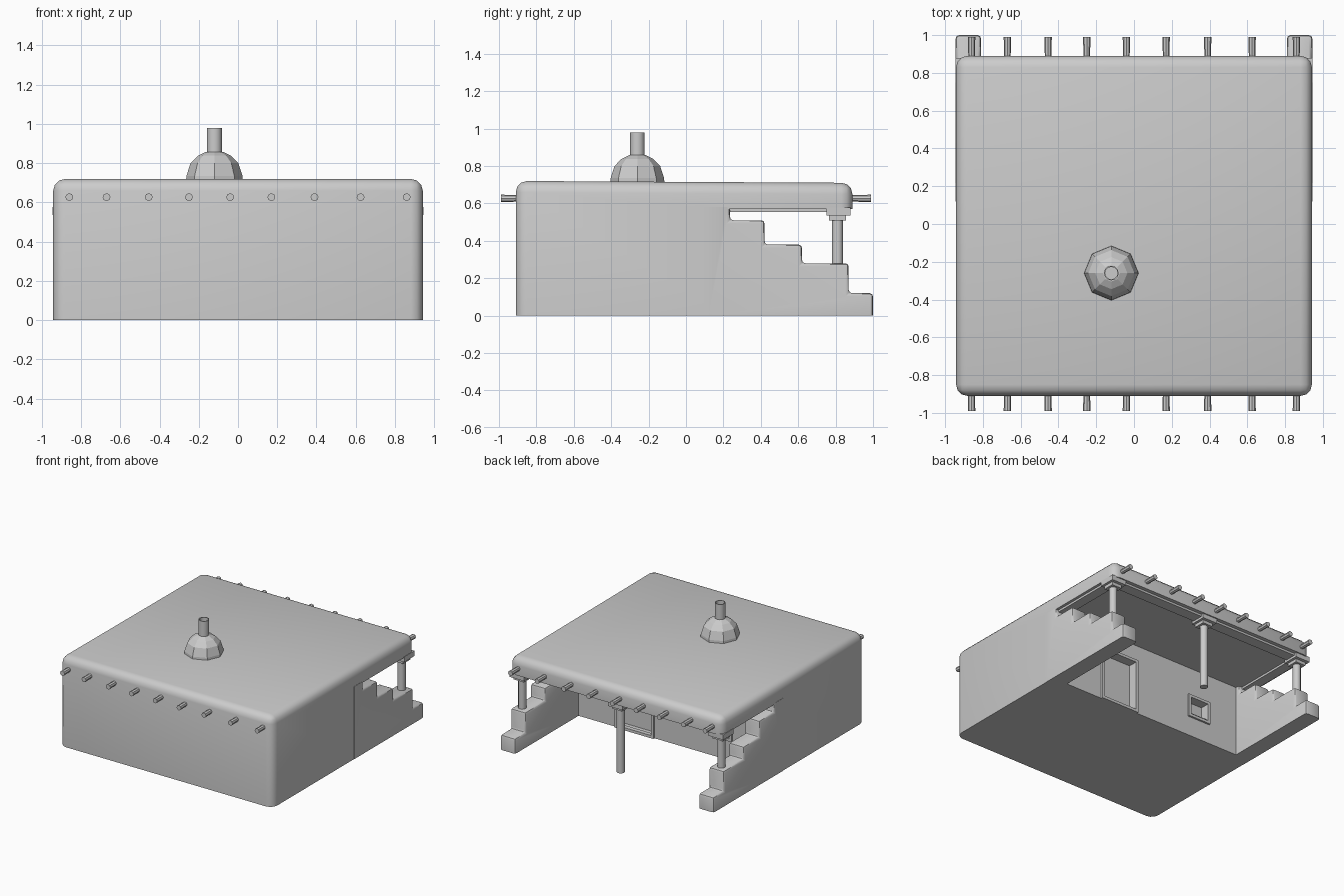
import bpy, bmesh, math
from mathutils import Matrix, Vector

if "Cube" in bpy.data.objects:
    bpy.data.objects.remove(bpy.data.objects["Cube"])


def make(name, bm, smooth=True):
    bmesh.ops.recalc_face_normals(bm, faces=bm.faces)
    me = bpy.data.meshes.new(name)
    bm.to_mesh(me)
    bm.free()
    ob = bpy.data.objects.new(name, me)
    bpy.context.collection.objects.link(ob)
    if smooth:
        bpy.ops.object.select_all(action='DESELECT')
        ob.select_set(True)
        bpy.context.view_layer.objects.active = ob
        bpy.ops.object.shade_smooth_by_angle(angle=math.radians(40))
    return ob


def extrude_yz(profile, x0, x1):
    """Side profile swept along x."""
    bm = bmesh.new()
    f = bm.faces.new([bm.verts.new((x0, y, z)) for y, z in profile])
    r = bmesh.ops.extrude_face_region(bm, geom=[f])
    vs = [v for v in r['geom'] if isinstance(v, bmesh.types.BMVert)]
    bmesh.ops.translate(bm, verts=vs, vec=(x1 - x0, 0, 0))
    return bm


def bevel(bm, test, width, segments):
    edges = [e for e in bm.edges if test(e.verts[0].co, e.verts[1].co)]
    bmesh.ops.bevel(bm, geom=edges, offset=width, segments=segments,
                    profile=0.5, affect='EDGES', clamp_overlap=True)


def add_box(bm, x0, x1, y0, y1, z0, z1):
    m = Matrix.Translation(((x0 + x1) / 2, (y0 + y1) / 2, (z0 + z1) / 2))
    m = m @ Matrix.Diagonal((x1 - x0, y1 - y0, z1 - z0, 1))
    bmesh.ops.create_cube(bm, size=1, matrix=m)


def box(name, *dims):
    bm = bmesh.new()
    add_box(bm, *dims)
    return make(name, bm, False)


def lathe(name, profile, loc, sides, smooth=True):
    """Radius/height profile turned around z."""
    bm = bmesh.new()
    vs = [bm.verts.new((r, 0, z)) for r, z in profile]
    es = [bm.edges.new(p) for p in zip(vs, vs[1:])]
    bmesh.ops.spin(bm, geom=vs + es, cent=(0, 0, 0), axis=(0, 0, 1),
                   angle=math.tau, steps=sides, use_duplicate=False)
    bmesh.ops.remove_doubles(bm, verts=bm.verts, dist=1e-4)
    bmesh.ops.translate(bm, verts=bm.verts, vec=loc)
    return make(name, bm, smooth)


# house body with the roof reaching over the back porch
bm = extrude_yz([(-.91, 0), (.2, 0), (.2, .57), (.89, .57), (.89, .71), (-.91, .72)], -.942, .942)
bevel(bm, lambda a, b: (a.z > .7 and b.z > .7) or
      (abs(a.z - b.z) > .1 and (a.y < -.9 or a.y > .88) and abs(a.y - b.y) < .01), .06, 3)
body = make("house_body", bm)

# door and window recesses in the porch wall, with raised frames
openings = {"door": (.16, .46, .0, .42), "window": (-.53, -.37, .18, .32)}
for name, (x0, x1, z0, z1) in openings.items():
    cut = box(name + "_cutter", x0, x1, .14, .3, z0 + .015, z1)
    cut.hide_render = True
    mod = body.modifiers.new(name, 'BOOLEAN')
    mod.object, mod.operation, mod.solver = cut, 'DIFFERENCE', 'EXACT'
    bpy.context.view_layer.objects.active = body
    bpy.ops.object.modifier_apply(modifier=mod.name)
    bpy.data.objects.remove(cut)
    t = .022
    bm = bmesh.new()
    add_box(bm, x0 - t, x0, .18, .215, z0, z1)
    add_box(bm, x1, x1 + t, .18, .215, z0, z1)
    add_box(bm, x0 - t, x1 + t, .18, .215, z1, z1 + t)
    add_box(bm, x0 - t, x1 + t, .18, .215, max(z0 - t, 0), max(z0 - t, 0) + t)
    make(name + "_frame", bm, False)

# stepped porch side walls
steps = [(.12, 0), (1, 0), (1, .12), (.87, .12), (.87, .28), (.62, .28), (.62, .38),
         (.42, .38), (.42, .51), (.235, .51), (.235, .58), (.12, .58)]
for side, s in (("left", -1), ("right", 1)):
    bm = extrude_yz(steps, s * .81, s * .944)
    bevel(bm, lambda a, b: a.y > .2 and b.y > .2 and max(a.z, b.z) > .01, .018, 2)
    make(side + "_stepped_wall", bm)
    box(side + "_porch_beam", *sorted((s * .84, s * .92)), .15, .86, .553, .575)

box("back_porch_beam", -.92, .92, .77, .86, .553, .575)

# porch posts with stepped caps
for name, x, z0 in (("left", -.88, .27), ("middle", .01, 0), ("right", .88, .27)):
    lathe(name + "_post", [(0, z0), (.03, z0), (.03, .52), (0, .52)], (x, .81, 0), 12)
    bm = bmesh.new()
    add_box(bm, x - .045, x + .045, .765, .855, .51, .535)
    add_box(bm, x - .065, x + .065, .75, .88, .535, .577)
    make(name + "_post_cap", bm, False)

# roof log ends, front and back
for i, x in enumerate((-.86, -.67, -.455, -.25, -.04, .17, .39, .625, .86)):
    for side, s in (("front", -1), ("back", 1)):
        bm = bmesh.new()
        bmesh.ops.create_cone(bm, cap_ends=True, segments=8, radius1=.015, radius2=.02, depth=.17,
                              matrix=Matrix.Translation((x, s * .905, .627)) @
                              Matrix.Rotation(-s * math.pi / 2, 4, 'X'))
        make(f"{side}_roof_log_{i + 1}", bm)

# eight-sided dome and open chimney pipe
lathe("roof_dome", [(.145, .70), (.143, .735), (.122, .80), (.085, .838), (.045, .858), (0, .86)],
      (-.12, -.26, 0), 8, False)
lathe("chimney_pipe", [(.039, .84), (.039, .98), (.033, .98), (.033, .87), (0, .87)],
      (-.12, -.26, 0), 12)
